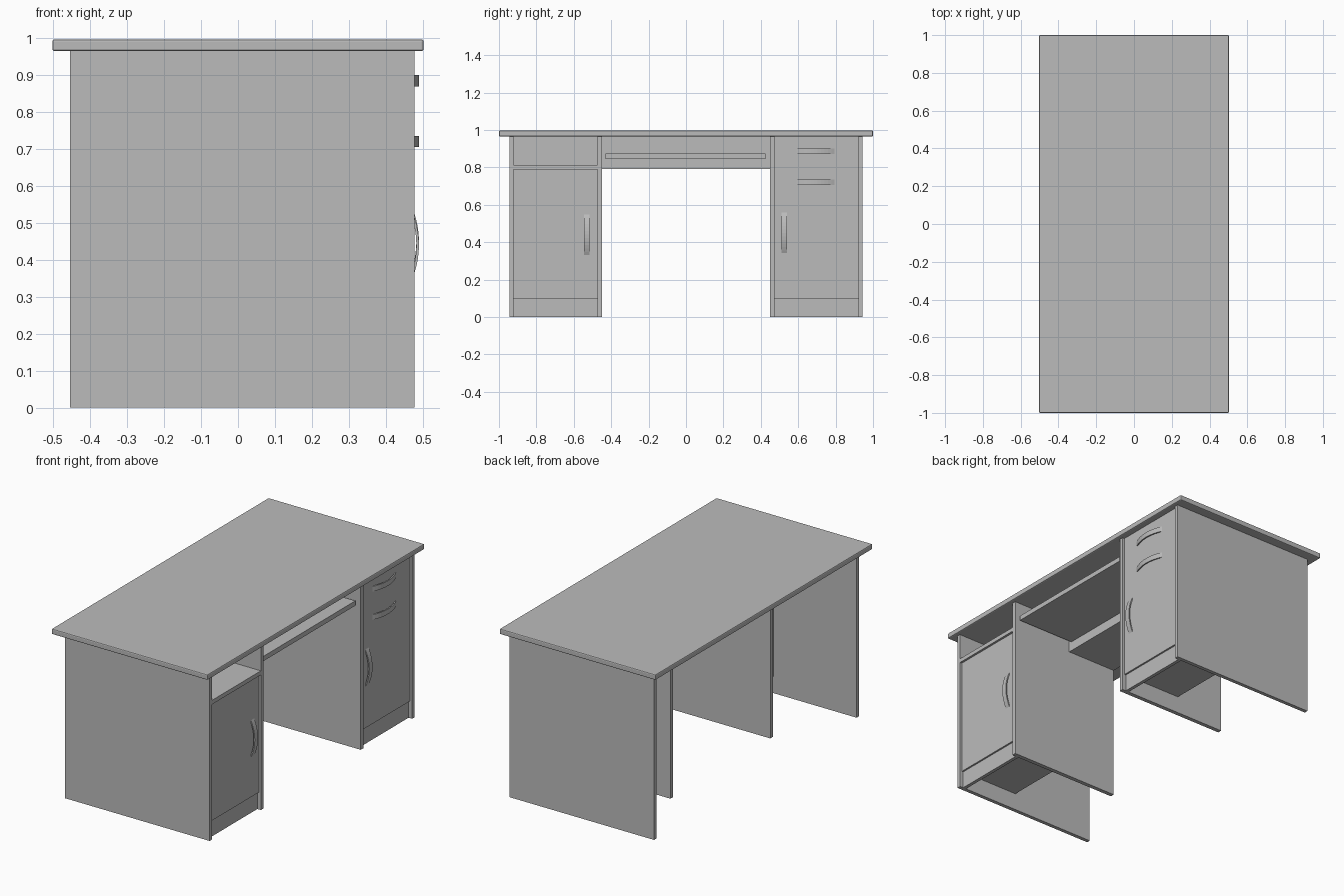
import bpy
import bmesh
import math
from mathutils import Vector

default = bpy.data.objects.get("Cube")
if default:
    bpy.data.objects.remove(default, do_unlink=True)

grey = bpy.data.materials.new("plain grey")
grey.use_nodes = True
colour = (0.5, 0.5, 0.5, 1)
grey.diffuse_color = colour
grey.node_tree.nodes["Principled BSDF"].inputs["Base Color"].default_value = colour


def finish(name, bm):
    bmesh.ops.recalc_face_normals(bm, faces=bm.faces)
    mesh = bpy.data.meshes.new(name)
    bm.to_mesh(mesh)
    bm.free()
    mesh.materials.append(grey)
    obj = bpy.data.objects.new(name, mesh)
    bpy.context.collection.objects.link(obj)
    return obj


def board(name, x, y, z):
    """Box spanning the given (min, max) ranges."""
    bm = bmesh.new()
    bmesh.ops.create_cube(bm, size=1)
    for v in bm.verts:
        v.co = Vector([r[0] if c < 0 else r[1] for c, r in zip(v.co, (x, y, z))])
    return finish(name, bm)


def handle(name, y, z, upright, length=0.225, width=0.03, steps=12):
    """Bowed pull: a crescent profile with feet, given width."""
    bm = bmesh.new()
    outer, inner = [], []
    for i in range(steps + 1):
        t = 2 * i / steps - 1
        outer.append((FACE + 0.027 * (1 - t * t) - 0.002, t * length / 2))
        inner.append((FACE + 0.02 * (1 - t * t) - 0.002, t * length * 0.43))
    rings = []
    for side in (-width / 2, width / 2):
        ring = []
        for x, along in outer + inner[::-1]:
            co = (x, y + side, z + along) if upright else (x, y + along, z + side)
            ring.append(bm.verts.new(co))
        rings.append(ring)
    n = len(rings[0])
    for i in range(n):
        j = (i + 1) % n
        bm.faces.new((rings[0][i], rings[0][j], rings[1][j], rings[1][i]))
    for ring in rings:
        for i in range(steps):
            bm.faces.new((ring[i], ring[i + 1], ring[n - 2 - i], ring[n - 1 - i]))
    return finish(name, bm)


FRONT, FACE, BACK = 0.478, 0.465, 0.08   # opening edge, door face, cabinet back
UNDER = 0.965                            # underside of the top
FLOOR = 0.1                              # cabinet floor height

# Desk top with softened edges
top = board("desk_top", (-0.503, 0.503), (-1, 1), (UNDER, 0.997))
bevel = top.modifiers.new("soft edges", "BEVEL")
bevel.width = 0.006
bevel.segments = 2

# Pedestals: deep outer panel, shorter inner panel, plinth, floor and back
for side, s in (("right", -1), ("left", 1)):
    def span(a, b):
        return tuple(sorted((s * a, s * b)))
    bay = span(0.472, 0.922)
    board(side + "_outer_panel", (-0.455, FRONT), span(0.922, 0.944), (0, UNDER))
    board(side + "_inner_panel", (-0.23, FRONT), span(0.448, 0.472), (0, UNDER))
    board(side + "_plinth", (0.435, 0.455), bay, (0, FLOOR))
    board(side + "_cabinet_floor", (BACK, FACE - 0.02), bay, (FLOOR, FLOOR + 0.022))
    board(side + "_cabinet_back", (BACK, BACK + 0.015), bay, (FLOOR, UNDER))

# Right cabinet: open shelf above a door
board("open_shelf", (BACK, FRONT), (-0.922, -0.472), (0.788, 0.812))
board("right_door", (FACE - 0.02, FACE), (-0.922, -0.472), (FLOOR, 0.788))
handle("right_door_handle", -0.53, 0.44, True)

# Left cabinet: two drawers above a door
for name, low, high in (("left_door", FLOOR, 0.64), ("lower_drawer", 0.64, 0.802),
                        ("upper_drawer", 0.802, UNDER)):
    board(name, (FACE - 0.02, FACE), (0.472, 0.922), (low, high))
handle("left_door_handle", 0.525, 0.45, True)
handle("lower_drawer_handle", 0.685, 0.72, False)
handle("upper_drawer_handle", 0.685, 0.885, False)

# Knee space: box under the top and a sliding tray
board("knee_space_box", (-0.23, 0.09), (-0.448, 0.448), (0.79, UNDER))
board("keyboard_tray", (0.09, 0.46), (-0.43, 0.425), (0.845, 0.873))
